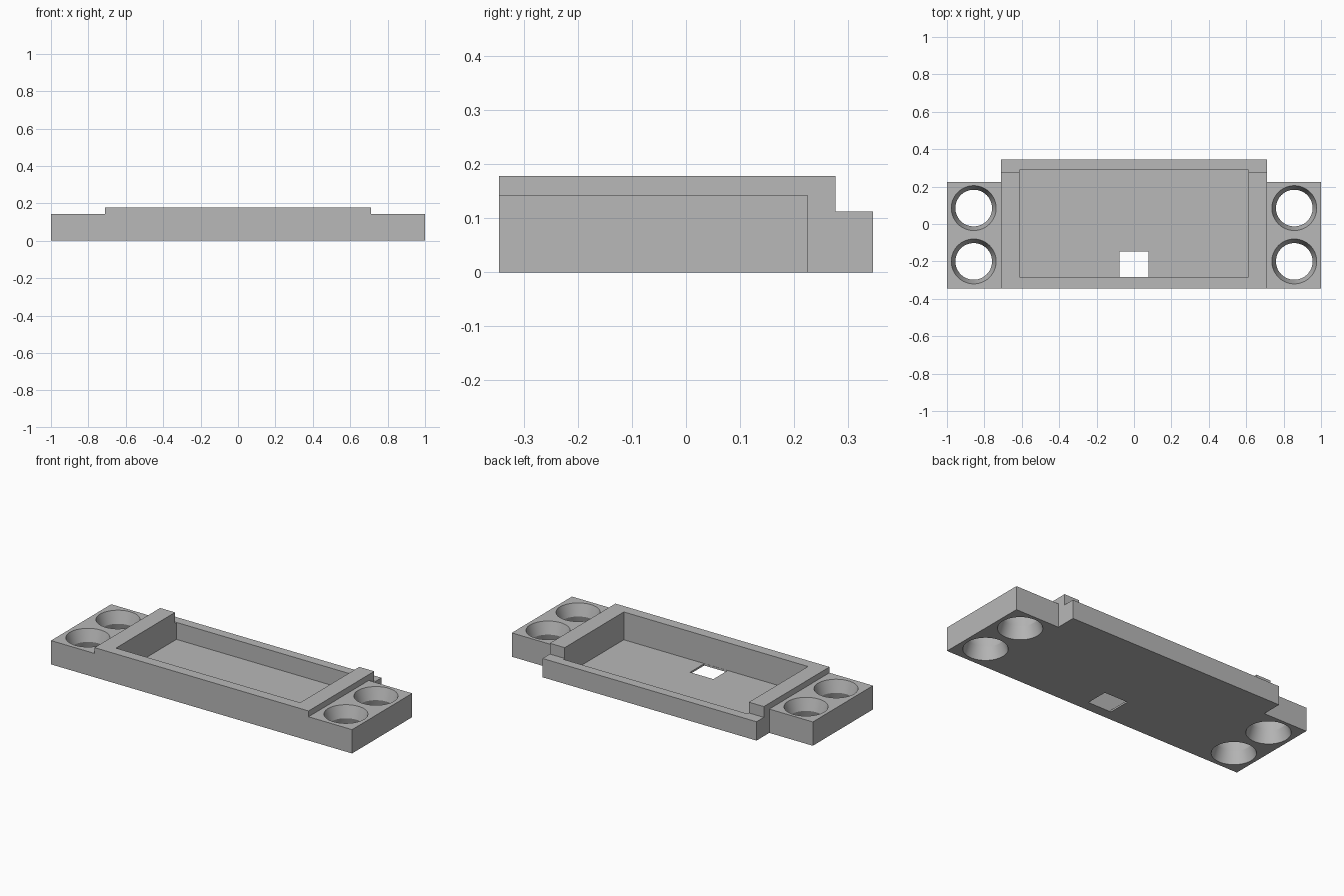
import bpy, bmesh, math
from mathutils import Matrix, Vector

default = bpy.data.objects.get("Cube")
if default:
    bpy.data.objects.remove(default, do_unlink=True)

grey = bpy.data.materials.new("plain grey")
grey.use_nodes = True
colour = (0.48, 0.48, 0.48, 1)
grey.diffuse_color = colour
grey.node_tree.nodes["Principled BSDF"].inputs["Base Color"].default_value = colour


def finish(name, bm):
    bmesh.ops.recalc_face_normals(bm, faces=bm.faces)
    mesh = bpy.data.meshes.new(name)
    bm.to_mesh(mesh)
    bm.free()
    mesh.materials.append(grey)
    obj = bpy.data.objects.new(name, mesh)
    bpy.context.collection.objects.link(obj)
    return obj


def box(name, low, high):
    low, high = Vector(low), Vector(high)
    bm = bmesh.new()
    bmesh.ops.create_cube(bm, size=1, matrix=Matrix.Translation((low + high) / 2)
                          @ Matrix.Diagonal(high - low).to_4x4())
    return finish(name, bm)


def lathe(name, x, y, profile, sides=64):
    bm = bmesh.new()
    rings = [[bm.verts.new((x + r * math.cos(i * math.tau / sides),
                            y + r * math.sin(i * math.tau / sides), z))
              for i in range(sides)] for r, z in profile]
    for a, b in zip(rings, rings[1:]):
        for i in range(sides):
            j = (i + 1) % sides
            bm.faces.new((a[i], a[j], b[j], b[i]))
    bm.faces.new(rings[0])
    bm.faces.new(rings[-1])
    return finish(name, bm)


# Main dimensions
DEPTH, HEIGHT = 0.346, 0.178
EAR_X, EAR_TOP, EAR_BACK = 0.711, 0.143, 0.225
OVER = 0.5

tray = box("mounting_tray", (-1, -DEPTH, 0), (1, DEPTH, HEIGHT))

# Rear ledge, pocket and floor window
cutters = [
    box("rear_ledge_cutter", (-2, 0.277, 0.113), (2, OVER, OVER)),
    box("pocket_cutter", (-0.612, -0.284, 0.011), (0.612, 0.29, OVER)),
    box("window_cutter", (-0.078, -0.283, -OVER), (0.077, -0.148, 0.1)),
]

# Lowered ears with holes that narrow to a waist at mid height
waist, rim, spill = 0.098, 0.12, 0.022
mid = EAR_TOP / 2
hole = [(rim + spill, -mid), (waist, mid), (rim + spill, EAR_TOP + mid)]
for side, sign in (("left", 1), ("right", -1)):
    xs = sorted((sign * EAR_X, sign * 2))
    cutters += [
        box(side + "_ear_top_cutter", (xs[0], -OVER, EAR_TOP), (xs[1], OVER, OVER)),
        box(side + "_ear_back_cutter", (xs[0], EAR_BACK, -OVER), (xs[1], OVER, OVER)),
    ]
    for row, y in (("front", -0.2), ("rear", 0.085)):
        cutters.append(lathe(f"{side}_{row}_hole_cutter", sign * 0.857, y, hole))

# Apply the cuts one after another
for cutter in cutters:
    cutter.hide_render = True
    mod = tray.modifiers.new(cutter.name, "BOOLEAN")
    mod.operation = "DIFFERENCE"
    mod.solver = "EXACT"
    mod.object = cutter
bpy.context.view_layer.update()
result = bpy.data.meshes.new_from_object(
    tray.evaluated_get(bpy.context.evaluated_depsgraph_get()))
tray.modifiers.clear()
tray.data = result
result.name = "mounting_tray"
result.materials.clear()
result.materials.append(grey)
for poly in result.polygons:
    poly.material_index = 0
for cutter in cutters:
    bpy.data.objects.remove(cutter, do_unlink=True)

bpy.ops.object.select_all(action="DESELECT")
tray.select_set(True)
bpy.context.view_layer.objects.active = tray
bpy.ops.object.shade_smooth_by_angle(angle=math.radians(15))
